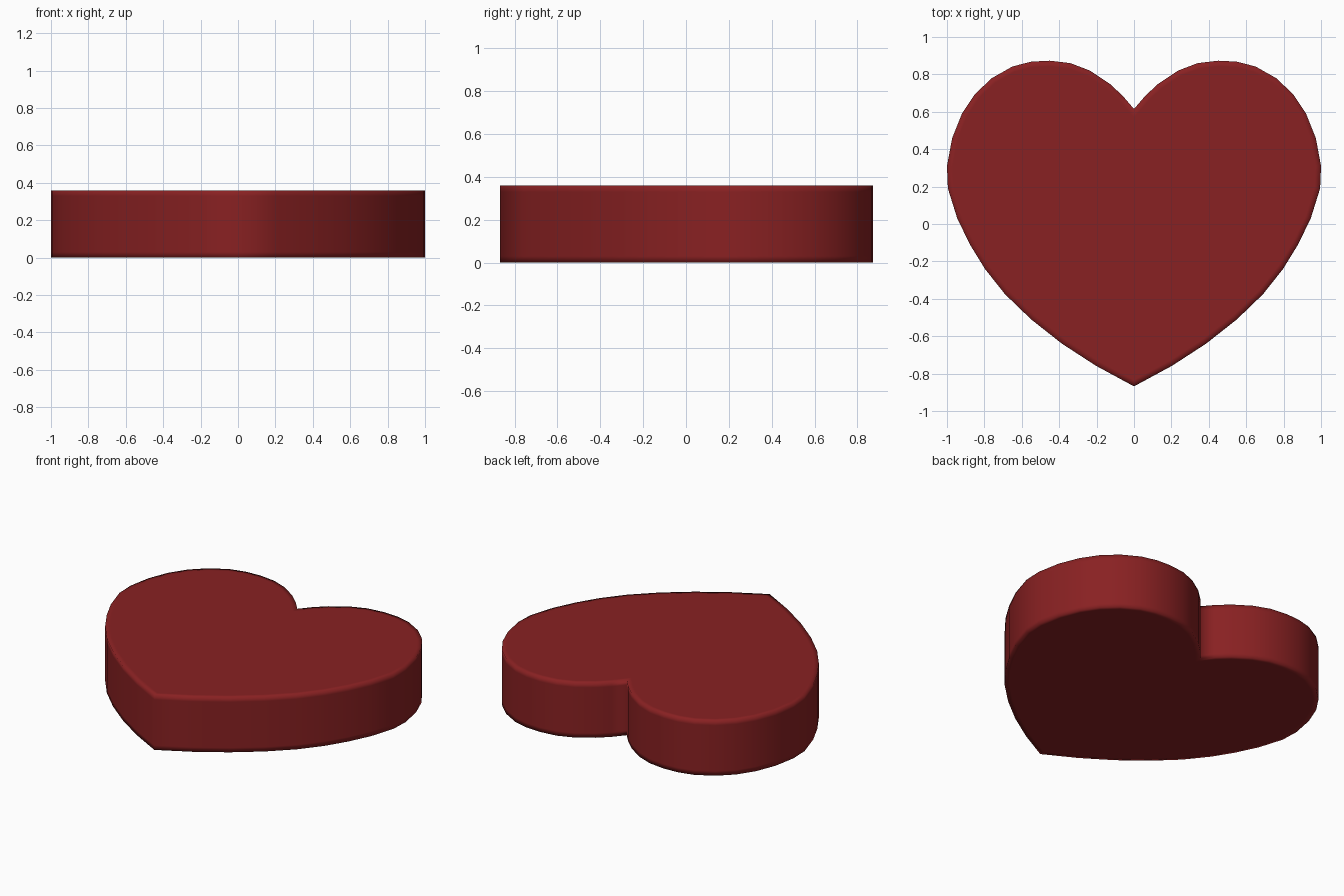
import bpy, bmesh

if "Cube" in bpy.data.objects:
    bpy.data.objects.remove(bpy.data.objects["Cube"])

HEIGHT = 0.36
EDGE = 0.03   # width of the support loops that soften the shading

# Right half of the heart outline, from the top notch to the bottom tip
half = [(0, .615), (.06, .685), (.13, .75), (.235, .82), (.34, .86), (.45, .873),
        (.55, .868), (.65, .842), (.76, .78), (.85, .695), (.92, .59),
        (.972, .46), (1, .31), (.995, .19), (.945, .03), (.877, -.11),
        (.797, -.24), (.69, -.375), (.55, -.51), (.385, -.64),
        (.205, -.757), (0, -.868)]
# Mirror to the left, giving a closed counter-clockwise loop
outline = [(-x, y) for x, y in half] + half[-2:0:-1]

bm = bmesh.new()
# Side wall with support loops near the top and bottom rims
rings = [[bm.verts.new((x, y, z)) for x, y in outline]
         for z in (0, EDGE, HEIGHT - EDGE, HEIGHT)]
n = len(outline)
for lo, hi in zip(rings, rings[1:]):
    for i in range(n):
        j = (i + 1) % n
        bm.faces.new((lo[i], lo[j], hi[j], hi[i]))

# Flat top and bottom, each with an inset border
caps = [bm.faces.new(rings[-1]), bm.faces.new(rings[0][::-1])]
bm.normal_update()
for cap in caps:
    bmesh.ops.inset_region(bm, faces=[cap], thickness=EDGE, use_even_offset=True)

bmesh.ops.recalc_face_normals(bm, faces=bm.faces[:])
for f in bm.faces:
    f.smooth = True

mesh = bpy.data.meshes.new("heart")
bm.to_mesh(mesh)
bm.free()
heart = bpy.data.objects.new("heart", mesh)
bpy.context.collection.objects.link(heart)

# Dark red colour
red = bpy.data.materials.new("dark_red")
red.diffuse_color = (0.25, 0.015, 0.016, 1)
red.use_nodes = True
red.node_tree.nodes["Principled BSDF"].inputs["Base Color"].default_value = red.diffuse_color
mesh.materials.append(red)
